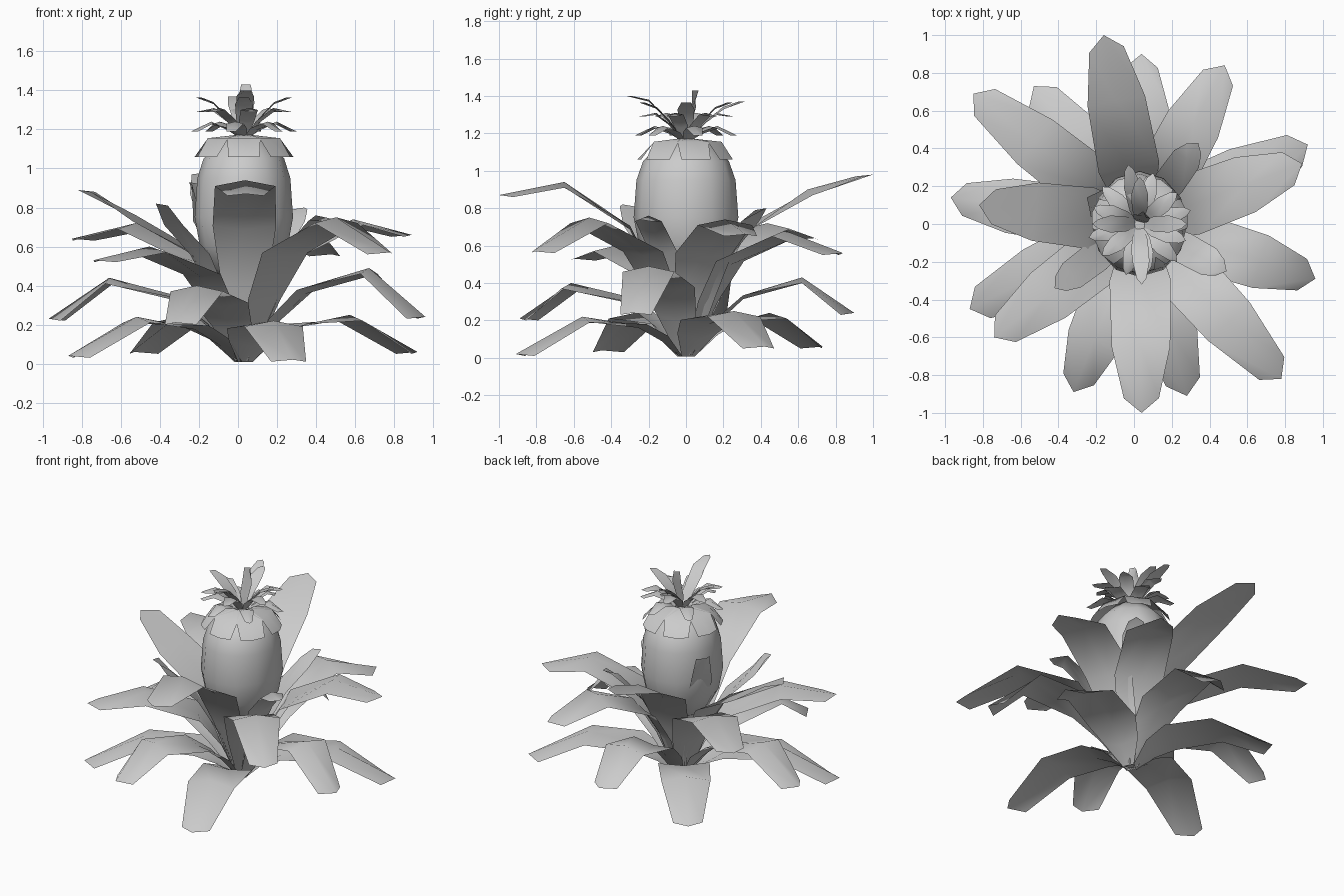
import bpy, bmesh, math
from mathutils import Vector

cube = bpy.data.objects.get("Cube")
if cube:
    bpy.data.objects.remove(cube, do_unlink=True)

grey = bpy.data.materials.new("light_grey")
grey.use_nodes = True
grey.diffuse_color = (0.6, 0.6, 0.6, 1)
shader = grey.node_tree.nodes["Principled BSDF"]
shader.inputs["Base Color"].default_value = grey.diffuse_color

AXIS = Vector((0.03, 0, 0))


def finish(bm, name):
    """Turn a bmesh into a smooth object that keeps its sharp creases."""
    mesh = bpy.data.meshes.new(name)
    bm.to_mesh(mesh)
    bm.free()
    mesh.materials.append(grey)
    obj = bpy.data.objects.new(name, mesh)
    bpy.context.collection.objects.link(obj)
    bpy.ops.object.select_all(action='DESELECT')
    obj.select_set(True)
    bpy.context.view_layer.objects.active = obj
    bpy.ops.object.shade_smooth_by_angle(angle=math.radians(65))


def add_leaf(bm, azimuth, rows, point):
    """Sheet of three columns with rows of (radius, height, width, ridge).
    The middle of the last row reaches out further by point."""
    out = Vector((math.cos(azimuth), math.sin(azimuth), 0))
    side = Vector((-out.y, out.x, 0))
    grid = []
    for radius, height, width, ridge in rows:
        middle = AXIS + out * radius + Vector((0, 0, height))
        edge = middle - Vector((0, 0, ridge))
        if (radius, height, width, ridge) == rows[-1]:
            edge -= out * point
        places = (edge - side * width / 2, middle, edge + side * width / 2)
        grid.append([bm.verts.new(place) for place in places])
    for inner, outer in zip(grid, grid[1:]):
        for i in range(2):
            bm.faces.new((inner[i], outer[i], outer[i + 1], inner[i + 1]))


def add_tier(name, width, low, bend, leaves):
    """Leaves given by tip position and bend height; low and bend are
    fractions of the reach where the leaf widens and where it folds."""
    bm = bmesh.new()
    for x, y, tip_z, bend_z in leaves:
        reach = Vector((x, y, 0)) - AXIS
        length = reach.length
        add_leaf(bm, math.atan2(reach.y, reach.x), [
            (0.03, bend_z / 30, width / 4, 0),
            (length * low / 2, bend_z * 0.4, width * 0.75, -0.03),
            (length * low, bend_z * 0.73, width * 1.05, -0.02),
            (length * bend, bend_z, width, 0.03),
            (length, tip_z, width * 0.6, 0.01)], width * 0.25)
    finish(bm, name)


# Rosette of leaves, from the ground up
add_tier("ground_leaves", 0.31, 0.28, 0.61, [
    (0.28, -0.91, 0.02, 0.22), (0.92, 0.42, 0.06, 0.25),
    (-0.53, 0.73, 0.06, 0.24), (-0.87, -0.45, 0.04, 0.24)])
add_tier("lower_leaves", 0.29, 0.34, 0.69, [
    (-0.32, -0.89, 0.21, 0.4), (0.96, -0.29, 0.24, 0.49),
    (0.04, 0.9, 0.24, 0.43), (-0.97, 0.14, 0.23, 0.44)])
add_tier("middle_leaves", 0.3, 0.28, 0.63, [
    (0.78, -0.82, 0.57, 0.75), (0.48, 0.84, 0.56, 0.68),
    (-0.85, 0.69, 0.64, 0.72), (-0.74, -0.6, 0.53, 0.6)])
add_tier("upper_leaves", 0.31, 0.3, 0.65, [
    (0.04, -1, 0.87, 0.94), (0.89, 0.32, 0.66, 0.74),
    (-0.16, 1, 0.98, 0.9), (-0.82, 0.1, 0.89, 0.76)])
add_tier("inner_leaves", 0.16, 0.5, 0.8, [
    (0.49, -0.25, 0.74, 0.76), (0.34, 0.43, 0.8, 0.76),
    (-0.42, -0.34, 0.82, 0.74), (-0.25, 0.14, 0.93, 0.76)])


def lathe(name, sides, stretch, profile):
    """Revolve (radius, height) points around the plant axis."""
    bm = bmesh.new()
    rings = []
    for radius, height in profile:
        ring = []
        for i in range(sides):
            angle = math.tau * i / sides
            offset = Vector((stretch * math.cos(angle), math.sin(angle), 0))
            ring.append(bm.verts.new(AXIS + offset * radius + Vector((0, 0, height))))
        rings.append(ring)
    for lower, upper in zip(rings, rings[1:]):
        for i in range(sides):
            j = (i + 1) % sides
            bm.faces.new((lower[i], lower[j], upper[j], upper[i]))
    bm.faces.new(reversed(rings[0]))
    bm.faces.new(rings[-1])
    finish(bm, name)


# Fruit and the stalk that carries it
lathe("fruit", 12, 0.9, [(0.07, 0.42), (0.18, 0.48), (0.25, 0.6), (0.28, 0.75),
                         (0.265, 0.95), (0.23, 1.05), (0.13, 1.15)])
lathe("stalk", 6, 1, [(0.03, 0.02), (0.06, 0.45)])

# Collar of flaps draped over the top of the fruit
collar = bmesh.new()
flaps = 7
for i in range(flaps):
    add_leaf(collar, math.tau * (i + 0.25) / flaps, [
        (0, 1.175, 0.05, 0), (0.17, 1.155, 0.17, 0), (0.26, 1.06, 0.16, 0)], 0.02)
finish(collar, "collar")


def crown_leaf(bm, degrees, reach, bend_z, tip_z):
    """Small leaf that springs from the top of the fruit."""
    root_z = 1.15
    add_leaf(bm, math.radians(degrees), [
        (0.01, root_z, 0.03, 0),
        (reach * 0.3, (root_z + bend_z) / 2, 0.08, -0.01),
        (reach * 0.62, bend_z, 0.09, 0.01),
        (reach, tip_z, 0.05, 0)], 0.03)


# Crown: three whorls, then the long front and back leaves and upright centre
crown = bmesh.new()
for count, turn, reach, bend_z, tip_z in ((6, 15, 0.28, 1.24, 1.19),
                                          (6, 40, 0.26, 1.31, 1.29),
                                          (4, 0, 0.25, 1.34, 1.365)):
    for i in range(count):
        crown_leaf(crown, turn + 360 * i / count, reach, bend_z, tip_z)
crown_leaf(crown, -88, 0.32, 1.38, 1.4)
crown_leaf(crown, 101, 0.32, 1.34, 1.37)
crown_leaf(crown, 75, 0.07, 1.35, 1.43)
finish(crown, "crown")
